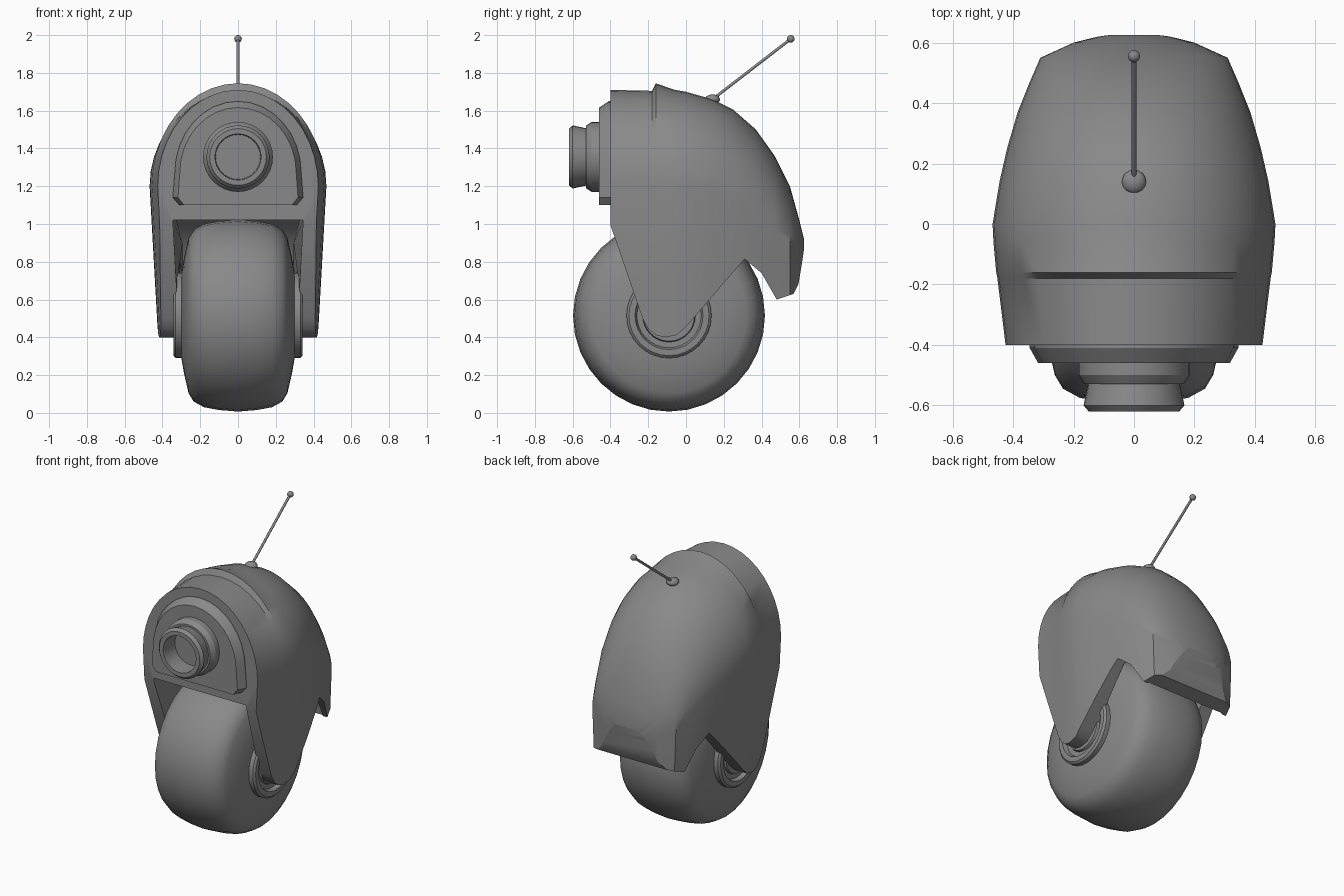
import bpy, bmesh, math
from mathutils import Vector

cube = bpy.data.objects.get("Cube")
if cube:
    bpy.data.objects.remove(cube)

GREY = (0.25, 0.25, 0.25, 1)
grey = bpy.data.materials.new("mid grey")
grey.use_nodes = True
grey.diffuse_color = GREY
grey.node_tree.nodes["Principled BSDF"].inputs["Base Color"].default_value = GREY


def finish(name, bm, angle=35):
    bmesh.ops.recalc_face_normals(bm, faces=bm.faces)
    mesh = bpy.data.meshes.new(name)
    bm.to_mesh(mesh)
    bm.free()
    ob = bpy.data.objects.new(name, mesh)
    bpy.context.collection.objects.link(ob)
    mesh.materials.append(grey)
    smooth(ob, angle)
    return ob


def smooth(ob, angle):
    bpy.ops.object.select_all(action='DESELECT')
    ob.select_set(True)
    bpy.context.view_layer.objects.active = ob
    bpy.ops.object.shade_smooth_by_angle(angle=math.radians(angle))


def loft(name, rings, closed=False, angle=35):
    """Skin a list of equal-length rings; cap the ends unless closed."""
    bm = bmesh.new()
    rows = [[bm.verts.new(p) for p in ring] for ring in rings]
    n = len(rows[0])
    pairs = list(zip(rows, rows[1:]))
    if closed:
        pairs.append((rows[-1], rows[0]))
    else:
        bm.faces.new(rows[0])
        bm.faces.new(rows[-1])
    for a, b in pairs:
        for i in range(n):
            j = (i + 1) % n
            bm.faces.new((a[i], a[j], b[j], b[i]))
    return finish(name, bm, angle)


def lathe(name, profile, axis, centre, n=32, angle=35):
    """Spin (position, radius) pairs round the x or y axis."""
    rings = []
    for t, r in profile:
        ring = []
        for i in range(n):
            a = 2 * math.pi * i / n
            u, v = r * math.cos(a), r * math.sin(a)
            ring.append(Vector((t, u, v) if axis == 'x' else (u, t, v)) + Vector(centre))
        rings.append(ring)
    return loft(name, rings, angle=angle)


def prism(name, outline, width):
    """Extrude a side outline (y, z) across x; width is a function of y."""
    return loft(name, [[(s * width(y), y, z) for y, z in outline] for s in (-1, 1)])


def cut(ob, cutter):
    cutter.hide_render = True
    mod = ob.modifiers.new("cut", 'BOOLEAN')
    mod.operation = 'DIFFERENCE'
    mod.solver = 'EXACT'
    mod.object = cutter
    bpy.context.view_layer.objects.active = ob
    bpy.ops.object.modifier_apply(modifier=mod.name)
    bpy.data.objects.remove(cutter)


def arch(y, w, spring, top, steps=20, bottom=0.2):
    """Arched body section, slightly narrower towards the foot."""
    pts = []
    for z in (bottom, (bottom + spring) / 2):
        pts.append((w * (1 - 0.12 * (spring - z)), y, z))
    for i in range(steps + 1):
        a = math.pi * i / steps
        pts.append((w * math.cos(a), y, spring + (top - spring) * math.sin(a)))
    return pts + [(-x, y, z) for x, y, z in reversed(pts[:2])]


# Body: hood with a raised lip, swept down into the rear fender
stations = [
    (-0.40, 0.425, 1.20, 1.71), (-0.18, 0.452, 1.20, 1.705),
    (-0.16, 0.456, 1.20, 1.745), (-0.06, 0.465, 1.20, 1.71),
    (0.0, 0.468, 1.20, 1.70), (0.14, 0.445, 1.17, 1.66),
    (0.25, 0.42, 1.12, 1.605), (0.37, 0.385, 1.05, 1.50),
    (0.47, 0.345, 0.97, 1.36), (0.55, 0.31, 0.90, 1.20),
    (0.60, 0.20, 0.85, 1.02), (0.625, 0.10, 0.80, 0.92)]
body = loft("body_shell", [arch(*s) for s in stations])

# Lower edge: pointed fork legs, notch and fender tip
cut(body, prism("edge_cutter", [
    (-1, 0), (-1, 1.0), (-0.402, 1.0), (-0.23, 0.50), (-0.20, 0.445), (-0.16, 0.412),
    (-0.11, 0.40), (-0.05, 0.412), (0.0, 0.455), (0.31, 0.815), (0.40, 0.74),
    (0.48, 0.60), (0.57, 0.63), (0.595, 0.68), (0.615, 0.80), (0.63, 0.9), (1, 0.9), (1, 0)],
    lambda y: 1))

# Wheel well
cut(body, prism("well_cutter", [
    (-0.8, 0.1), (-0.8, 1.02), (-0.37, 1.02), (-0.30, 1.09), (0.05, 1.10), (0.22, 1.06),
    (0.40, 0.90), (0.47, 0.75), (0.50, 0.5), (0.50, 0.1)],
    lambda y: 0.345 if y < 0.3 else 0.295))
smooth(body, 35)

# Face plate: bevelled D shape
def plate(y, k):
    pts = [(0.31 * k, y, 1.10), (0.345 * k, y, 1.14)]
    for i in range(17):
        a = math.pi * i / 16
        pts.append((0.335 * k * math.cos(a), y, 1.27 + (0.38 * k - 0.04 * (1 - k)) * math.sin(a)))
    return pts + [(-x, y, z) for x, y, z in reversed(pts[:2])]

loft("face_plate", [plate(-0.38, 1), plate(-0.41, 1), plate(-0.46, 0.92)], angle=25)

# Eye: stepped hollow barrel
lathe("eye_barrel", [
    (-0.44, 0.185), (-0.50, 0.185), (-0.53, 0.165), (-0.53, 0.152), (-0.60, 0.167),
    (-0.62, 0.15), (-0.62, 0.122), (-0.50, 0.118)], 'y', (0, 0, 1.355), 32, 25)

# Wheel: rounded tyre, raised hub rings and axle
HUB = (0, -0.09, 0.515)
half = [(0.0, 0.508), (0.10, 0.50), (0.18, 0.485), (0.235, 0.455), (0.262, 0.41),
        (0.285, 0.31), (0.302, 0.215)]
lathe("tyre", [(-x, r) for x, r in reversed(half)] + half[1:], 'x', HUB, 32, 45)
for side, label in ((1, "left"), (-1, "right")):
    lathe(label + "_hub", [(side * x, r) for x, r in (
        (0.28, 0.225), (0.33, 0.225), (0.342, 0.212), (0.342, 0.18), (0.315, 0.17),
        (0.315, 0.14), (0.33, 0.135), (0.33, 0.10), (0.37, 0.095))], 'x', HUB, 32, 30)

# Antenna: base, rod and tip
def ball(name, centre, r, squash=1):
    bm = bmesh.new()
    bmesh.ops.create_uvsphere(bm, u_segments=16, v_segments=10, radius=r)
    for v in bm.verts:
        v.co.z *= squash
        v.co += Vector(centre)
    finish(name, bm, 60)

foot, tip = Vector((0, 0.14, 1.66)), Vector((0, 0.555, 1.98))
ball("antenna_base", foot, 0.04, 0.65)
ball("antenna_tip", tip, 0.02)
along = (tip - foot).normalized()
across = along.cross(Vector((1, 0, 0)))
ring = [Vector((math.cos(a), 0, 0)) + across * math.sin(a)
        for a in (2 * math.pi * i / 10 for i in range(10))]
loft("antenna_rod", [[end + p * 0.008 for p in ring] for end in (foot, tip)], angle=50)
